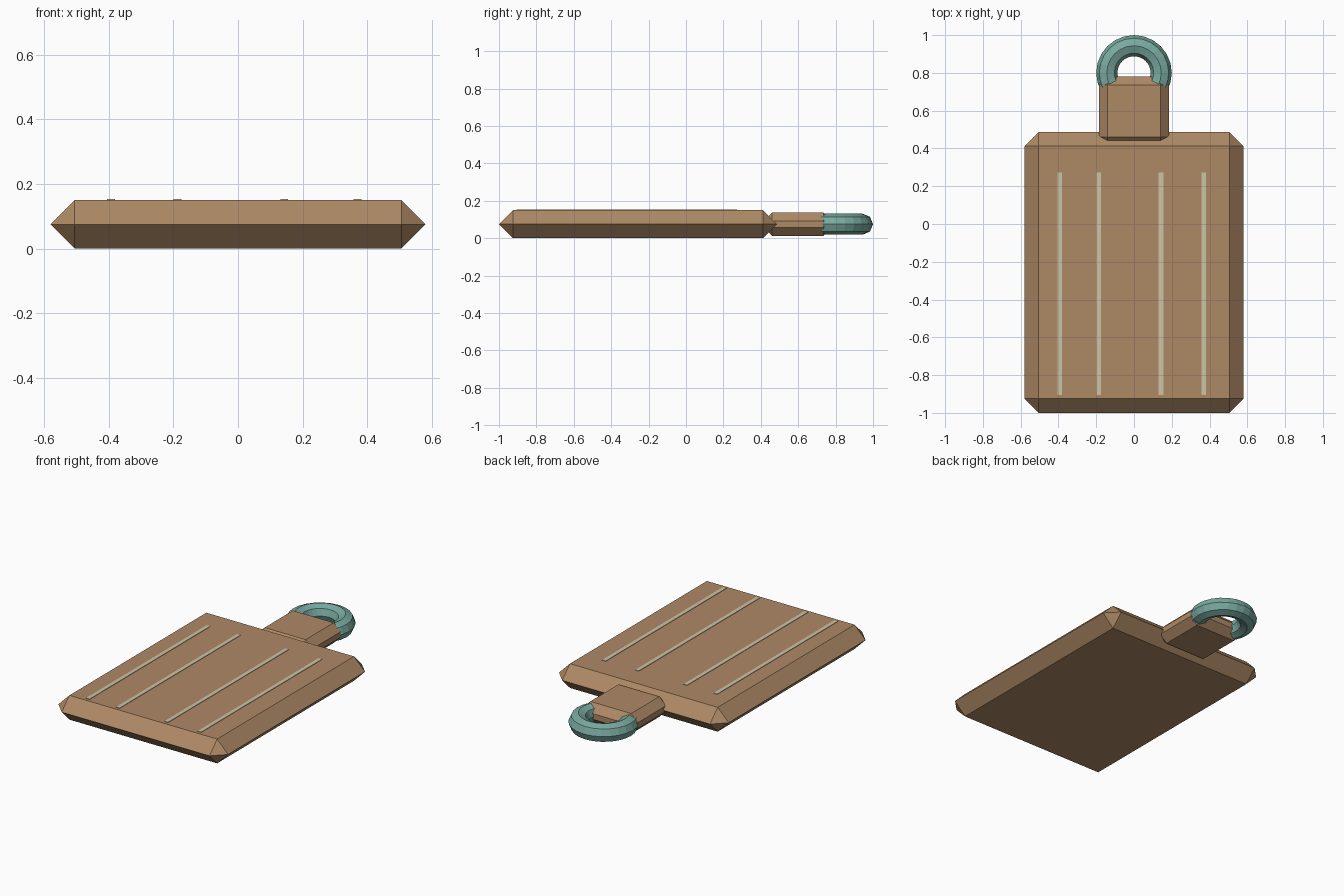
import bpy, bmesh
from mathutils import Vector

if "Cube" in bpy.data.objects:
    bpy.data.objects.remove(bpy.data.objects["Cube"])


def material(name, rgb):
    m = bpy.data.materials.new(name)
    m.diffuse_color = (*rgb, 1)
    m.use_nodes = True
    m.node_tree.nodes["Principled BSDF"].inputs["Base Color"].default_value = m.diffuse_color
    return m


wood = material("wood", (0.42, 0.25, 0.13))
teal = material("teal", (0.19, 0.40, 0.35))
cream = material("cream", (0.62, 0.55, 0.38))


def block(name, lo, hi, mat, bevel=0.0):
    """Box between two corners, every edge chamfered by the given amount."""
    lo, hi = Vector(lo), Vector(hi)
    bm = bmesh.new()
    for x in (0, 1):
        for y in (0, 1):
            for z in (0, 1):
                side = (x, y, z)
                corner = Vector([(lo, hi)[s][i] for i, s in enumerate(side)])
                inward = Vector([bevel * (1 - 2 * s) for s in side])
                # each corner becomes three points, one per adjoining face
                for axis in range(3 if bevel else 1):
                    p = corner + inward
                    p[axis] = corner[axis]
                    bm.verts.new(p)
    bmesh.ops.remove_doubles(bm, verts=bm.verts[:], dist=1e-5)
    bmesh.ops.convex_hull(bm, input=bm.verts[:])
    bmesh.ops.dissolve_limit(bm, angle_limit=0.01, verts=bm.verts[:], edges=bm.edges[:])
    bmesh.ops.recalc_face_normals(bm, faces=bm.faces[:])
    mesh = bpy.data.meshes.new(name)
    bm.to_mesh(mesh)
    bm.free()
    mesh.materials.append(mat)
    ob = bpy.data.objects.new(name, mesh)
    bpy.context.collection.objects.link(ob)
    return ob


# Board with pointed rim, and the handle sunk into its back edge
block("board", (-0.58, -1.0, 0), (0.58, 0.487, 0.15), wood, 0.075)
block("handle", (-0.185, 0.415, 0.0125), (0.185, 0.78, 0.1375), wood, 0.045)

# Inlaid strips along the top
for i, x in enumerate((-0.393, -0.187, 0.143, 0.37)):
    block(f"inlay_strip_{i + 1}", (x - 0.012, -0.905, 0.135), (x + 0.012, 0.273, 0.153), cream)

# Hanging ring
bpy.ops.mesh.primitive_torus_add(location=(0, 0.8, 0.075), major_radius=0.144,
                                 minor_radius=0.056, major_segments=24, minor_segments=8)
ring = bpy.context.object
ring.name = "hanging_ring"
ring.data.materials.append(teal)
ring.data.polygons.foreach_set("use_smooth", [False] * len(ring.data.polygons))
